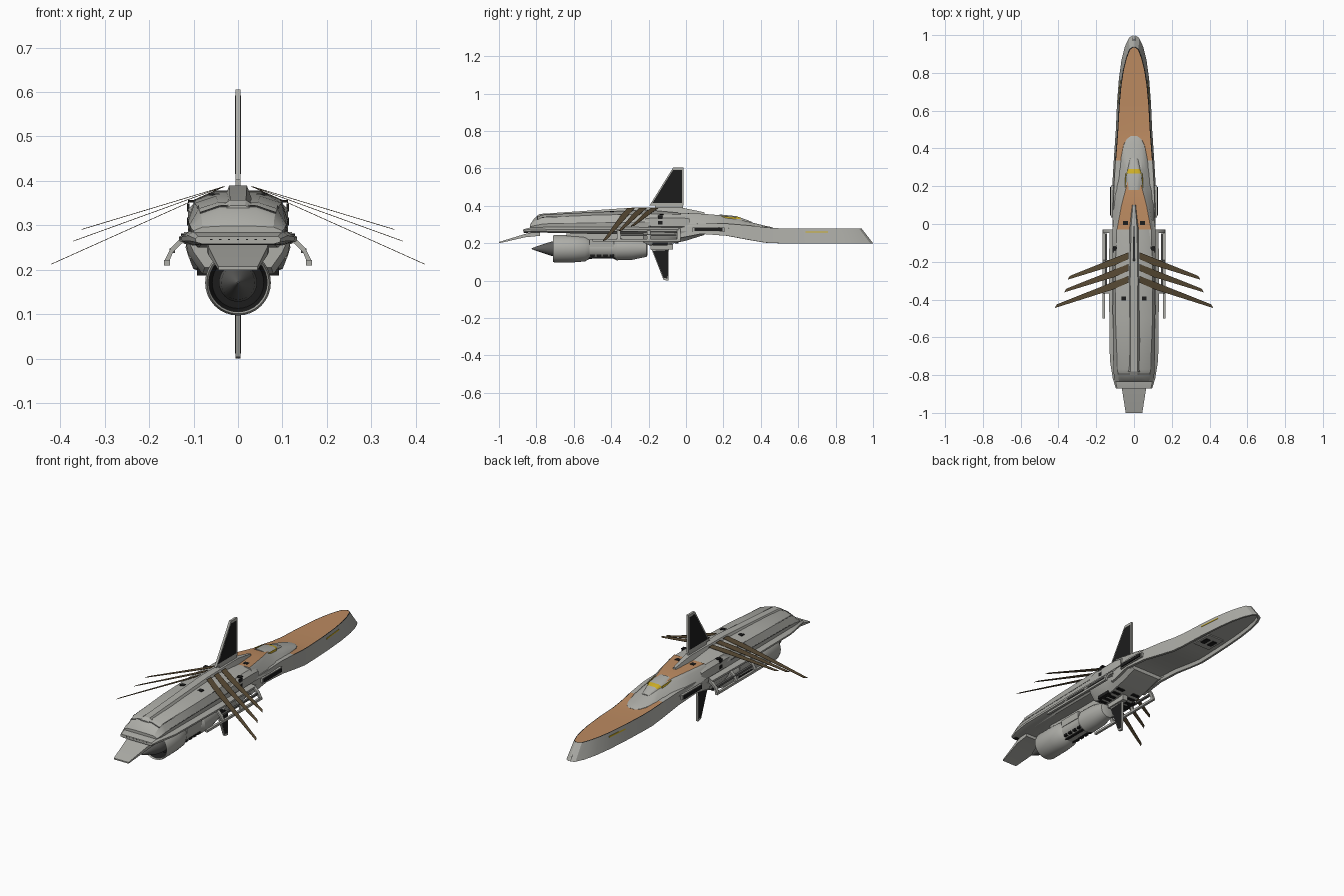
import bpy, bmesh, math
from mathutils import Vector


def material(name, r, g, b):
    m = bpy.data.materials.new(name)
    m.diffuse_color = (r, g, b, 1)
    return m


GREY = material("hull grey", .42, .42, .39)
DARK = material("dark grey", .11, .11, .105)
BLACK = material("black", .012, .012, .012)
ORANGE = material("deck orange", .5, .255, .118)
BROWN = material("blade brown", .10, .07, .035)
YELLOW = material("marking yellow", .62, .43, .02)


def finish(name, bm, mats):
    bmesh.ops.recalc_face_normals(bm, faces=bm.faces)
    me = bpy.data.meshes.new(name)
    bm.to_mesh(me)
    bm.free()
    for m in mats:
        me.materials.append(m)
    ob = bpy.data.objects.new(name, me)
    bpy.context.collection.objects.link(ob)
    return ob


def loft(name, sections, mats=(GREY,), rule=lambda i, k: 0):
    """Skin mirrored half-sections of (x, y, z); k = edge index, -1 is the top."""
    bm = bmesh.new()
    rings = []
    for s in sections:
        pts = list(s) + [(-x, y, z) for x, y, z in reversed(s)]
        rings.append([bm.verts.new(p) for p in pts])
    n = len(rings[0])
    for i in range(len(rings) - 1):
        for k in range(n):
            j = (k + 1) % n
            f = bm.faces.new((rings[i][k], rings[i][j], rings[i + 1][j], rings[i + 1][k]))
            f.material_index = rule(i, -1 if k == n - 1 else min(k, n - 2 - k))
    bm.faces.new(rings[0])
    bm.faces.new(rings[-1])
    return finish(name, bm, mats)


def flat_loft(name, table, **kw):
    """Rows are (y, [(x, z), ...])."""
    return loft(name, [[(x, y, z) for x, z in row] for y, row in table], **kw)


def prism(name, pts, vec, mat, mirror=True):
    bm = bmesh.new()
    for s in ((1, -1) if mirror else (1,)):
        a = [bm.verts.new((s * x, y, z)) for x, y, z in pts]
        b = [bm.verts.new((s * (x + vec[0]), y + vec[1], z + vec[2])) for x, y, z in pts]
        bm.faces.new(a)
        bm.faces.new(b)
        for i in range(len(a)):
            j = (i + 1) % len(a)
            bm.faces.new((a[i], a[j], b[j], b[i]))
    return finish(name, bm, [mat])


def box(name, c, s, mat, mirror=True):
    x, y, z = c
    a, b, h = s[0] / 2, s[1] / 2, s[2] / 2
    pts = [(x - a, y - b, z - h), (x + a, y - b, z - h), (x + a, y + b, z - h), (x - a, y + b, z - h)]
    return prism(name, pts, (0, 0, 2 * h), mat, mirror)


def lathe(name, profile, zc, mats, rule=lambda i: 0, n=32):
    """Revolve (y, radius) about the y axis at height zc."""
    bm = bmesh.new()
    rings = [[bm.verts.new((r * math.cos(2 * math.pi * k / n), y, zc + r * math.sin(2 * math.pi * k / n)))
              for k in range(n)] for y, r in profile]
    for i in range(len(rings) - 1):
        for k in range(n):
            j = (k + 1) % n
            f = bm.faces.new((rings[i][k], rings[i][j], rings[i + 1][j], rings[i + 1][k]))
            f.material_index = rule(i)
    bm.faces.new(rings[0])
    bm.faces.new(rings[-1])
    return finish(name, bm, mats)


# Prow: sloped rim, orange deck, recessed underside.  (bottom x, y, bottom z, top x, top y, top z)
prow = [(.004, 1.0, .2, .006, .938, .28), (.027, .985, .2, .024, .925, .28),
        (.048, .94, .2, .041, .88, .28), (.066, .87, .2, .056, .82, .28),
        (.080, .77, .2, .069, .74, .28), (.090, .64, .2, .079, .63, .28),
        (.096, .5, .2, .086, .5, .28), (.101, .43, .203, .091, .43, .284),
        (.107, .34, .218, .098, .34, .295), (.114, .22, .24, .105, .22, .305),
        (.118, .08, .25, .11, .08, .305), (.11, -.05, .225, .105, -.05, .30)]
loft("prow", [[(max(xt - .003, .002), yt - .003, zt), (xt, yt, zt), (xb, yb, zb),
               (xb * .88, .05 + (yb - .05) * .98, zb), (xb * .84, .05 + (yb - .05) * .975, zb + .02)]
              for xb, yb, zb, xt, yt, zt in prow],
     mats=(GREY, ORANGE, BLACK),
     rule=lambda i, k: (1 if i < 8 else 0) if k == -1 else (2 if k == 0 and i < 8 else 0))
prism("prow_side_marking", [(.0835, .64, .257), (.0720, .76, .257), (.0712, .76, .264), (.0825, .64, .264)],
      (.0015, 0, 0), YELLOW)
box("prow_belly_panel", (0, .6, .218), (.1, .12, .008), GREY, False)
box("prow_belly_hatch", (.022, .6, .2135), (.028, .05, .004), BLACK)

# Cockpit hump with the rear orange deck
flat_loft("cockpit_hump", [
    (.465, [(.012, .283), (.018, .282), (.022, .27)]),
    (.45, [(.025, .288), (.038, .284), (.042, .27)]),
    (.42, [(.036, .294), (.054, .287), (.062, .27)]),
    (.35, [(.04, .312), (.066, .299), (.082, .272)]),
    (.28, [(.038, .328), (.065, .312), (.1, .275)]),
    (.23, [(.033, .340), (.062, .322), (.108, .28)]),
    (.18, [(.045, .35), (.066, .333), (.11, .285)]),
    (.1, [(.066, .357), (.08, .344), (.113, .29)]),
    (-.03, [(.09, .362), (.1, .352), (.113, .29)])],
    mats=(GREY, ORANGE), rule=lambda i, k: 1 if k == -1 and i >= 5 else 0)

# Canopy with a yellow band round its front and sides
flat_loft("canopy", [
    (.35, [(.008, .316), (.015, .314), (.02, .311), (.025, .305)]),
    (.292, [(.018, .337), (.026, .333), (.031, .328), (.038, .315)]),
    (.268, [(.022, .345), (.035, .341), (.039, .332), (.044, .315)]),
    (.18, [(.014, .354), (.024, .352), (.045, .342), (.05, .32)])],
    mats=(GREY, YELLOW), rule=lambda i, k: 1 if (i == 1 and k in (-1, 0, 1)) else 0)
prism("canopy_side_marking", [(.040, .268, .338), (.046, .19, .345), (.048, .19, .337), (.043, .268, .329)],
      (.002, 0, 0), YELLOW)

# Intake grilles beside the cockpit
box("side_intake", (.11, .12, .273), (.022, .17, .024), GREY)
box("side_grille", (.118, .12, .273), (.02, .15, .017), BLACK)

# Main hull
flat_loft("main_hull", [
    (-.03, [(.05, .362), (.09, .352), (.11, .315), (.105, .288), (.108, .25), (.08, .22)]),
    (-.2, [(.05, .378), (.098, .357), (.112, .315), (.109, .288), (.108, .265), (.09, .25)]),
    (-.5, [(.05, .366), (.098, .350), (.112, .31), (.109, .288), (.105, .265), (.09, .25)]),
    (-.77, [(.045, .352), (.088, .338), (.109, .302), (.107, .287), (.1, .268), (.08, .258)]),
    (-.81, [(.04, .335), (.082, .318), (.106, .294), (.104, .285), (.095, .268), (.075, .26)]),
    (-.835, [(.04, .298), (.08, .296), (.1, .288), (.098, .283), (.09, .27), (.07, .262)])])
flat_loft("hull_skirt", [
    (-.04, [(.11, .284), (.13, .274), (.128, .262), (.1, .25)]),
    (-.3, [(.11, .286), (.133, .274), (.132, .264), (.1, .256)]),
    (-.72, [(.11, .286), (.128, .274), (.126, .264), (.1, .256)]),
    (-.82, [(.1, .287), (.112, .277), (.11, .265), (.09, .257)]),
    (-.87, [(.09, .275), (.096, .27), (.094, .262), (.08, .258)])])
prism("roof_seam", [(.096, -.3, .356), (.100, -.3, .354), (.091, -.77, .336), (.087, -.77, .340)],
      (0, 0, .001), DARK)
prism("roof_end_seam", [(0, -.792, .346), (.042, -.792, .343), (.086, -.792, .328), (.086, -.797, .326),
                        (.042, -.797, .341), (0, -.797, .343)], (0, 0, .002), DARK)
prism("side_seam", [(.1125, -.22, .316), (.1125, -.22, .311), (.1105, -.74, .303), (.1100, -.74, .307)],
      (.001, 0, 0), DARK)
box("stern_shadow_strip", (0, -.855, .258), (.17, .02, .004), BLACK, False)
for i in range(7):
    box("stern_window_%d" % i, (-.06 + i * .02, -.87, .268), (.005, .003, .003), BLACK, False)

# Spine ridge along the roof
flat_loft("spine", [
    (.1, [(.006, .365), (.012, .35)]), (-.02, [(.016, .39), (.026, .35)]),
    (-.29, [(.02, .39), (.03, .36)]), (-.78, [(.018, .357), (.036, .345)]),
    (-.8, [(.016, .345), (.034, .335)])])
for i, (x, y, z) in enumerate([(.054, -.395, .3695), (.045, .005, .360), (.1, -.13, .354)]):
    box("roof_vent_%d" % i, (x, y, z), (.024, .022, .005), BLACK)

# Shoulder blocks with vents
flat_loft("shoulder_block", [
    (.02, [(.09, .345), (.108, .33), (.108, .295), (.1, .285)]),
    (-.02, [(.093, .355), (.113, .336), (.113, .29), (.1, .28)]),
    (-.18, [(.093, .355), (.113, .336), (.113, .29), (.1, .28)]),
    (-.22, [(.09, .345), (.108, .33), (.108, .295), (.1, .285)])])
for i, z in enumerate((.340, .309)):
    box("shoulder_vent_%d" % i, (.112, -.138, z), (.005, .024, .018), BLACK)

# Lower body with slatted belly
flat_loft("lower_body", [
    (.1, [(.1, .265), (.095, .252), (.08, .245)]), (0, [(.11, .265), (.105, .24), (.08, .214)]),
    (-.1, [(.118, .265), (.112, .235), (.08, .192)]), (-.2, [(.118, .265), (.112, .235), (.08, .19)]),
    (-.23, [(.11, .262), (.1, .24), (.075, .205)])])
box("lower_vent", (.082, -.14, .196), (.02, .08, .018), BLACK)
for i in range(5):
    box("belly_slat_%d" % i, (.05, -.19 + i * .035, .192 + max(0, i - 2) * .006), (.045, .018, .010), BLACK)

# Tail beak
flat_loft("tail_beak", [(-.78, [(.07, .268), (.07, .24)]), (-.86, [(.066, .25), (.066, .232)]),
                        (-1.0, [(.044, .207), (.044, .2)])])

# Engine slung under the hull
lathe("engine_nacelle", [(-.62, .056), (-.705, .066), (-.712, .070), (-.70, .074), (-.6, .073), (-.54, .068),
                         (-.515, .054), (-.39, .052), (-.37, .062), (-.29, .06), (-.21, .043), (-.205, .03)],
      .171, (GREY, BLACK), lambda i: 1 if i < 1 else 0)
lathe("engine_throat", [(-.64, .058), (-.63, .058)], .171, (BLACK,))
lathe("engine_spike", [(-.825, .002), (-.80, .012), (-.72, .038), (-.68, .043), (-.63, .043)], .171, (DARK,))
box("engine_pylon", (0, -.43, .235), (.06, .42, .05), GREY, False)
box("engine_saddle", (.03, -.45, .2), (.05, .13, .04), GREY)
box("engine_underpipe", (.02, -.455, .124), (.014, .2, .01), BLACK)
for i in range(4):
    box("engine_slot_%d" % i, (.036, -.5 + i * .035, .134), (.018, .02, .012), BLACK)


# Fins: grey frame with dark panels on each side
def fin(name, pts):
    c = Vector((sum(p[0] for p in pts), sum(p[1] for p in pts))) / len(pts)
    prism(name + "_frame", [(-.006, y, z) for y, z in pts], (.012, 0, 0), GREY, False)
    inner = [c + (Vector(p) - c) * .87 for p in pts]
    prism(name + "_panel", [(-.0064, p.x, p.y) for p in inner], (.0128, 0, 0), BLACK, False)


fin("top_fin", [(-.195, .402), (-.068, .606), (-.014, .606), (-.014, .402)])
fin("bottom_fin", [(-.185, .17), (-.12, .004), (-.094, 0), (-.092, .175)])
box("top_fin_root", (0, -.09, .393), (.012, .15, .03), GREY, False)
box("bottom_fin_root", (0, -.13, .182), (.03, .12, .03), GREY, False)

# Swept blades: (root y, tip x, tip y, tip z)
for i, (ry, tx, ty, tz) in enumerate([(-.15, .352, -.275, .29), (-.212, .37, -.342, .264),
                                      (-.275, .42, -.425, .212)]):
    x0, z0 = .03, .387
    t = .22
    mid = (x0 + (tx - x0) * t, ry - .045 + (ty - ry + .02) * t, z0 + (tz - z0) * t)
    prism("blade_%d" % (i + 1), [(x0, ry, z0), (tx - .012, ty, z0 + (tz - z0) * (tx - .012 - x0) / (tx - x0)),
                                 (tx, ty - .02, tz), mid, (x0, ry - .036, z0)], (0, 0, .0015), BROWN)

# Outrigger rails on thin angled arms
box("outer_rail", (.160, -.265, .216), (.013, .47, .012), GREY)
box("inner_rail", (.148, -.2, .243), (.012, .3, .01), DARK)
for i, y in enumerate((-.03, -.19, -.35)):
    prism("rail_arm_%d" % i, [(.115, y, .278), (.13, y, .27), (.152, y, .248), (.165, y, .222),
                              (.157, y, .214), (.146, y, .24), (.128, y, .258), (.115, y, .264)],
          (0, -.018, 0), GREY)

# Smooth shading with sharp edges kept
for ob in bpy.data.objects:
    ob.select_set(True)
    bpy.context.view_layer.objects.active = ob
bpy.ops.object.shade_smooth_by_angle(angle=math.radians(25))
